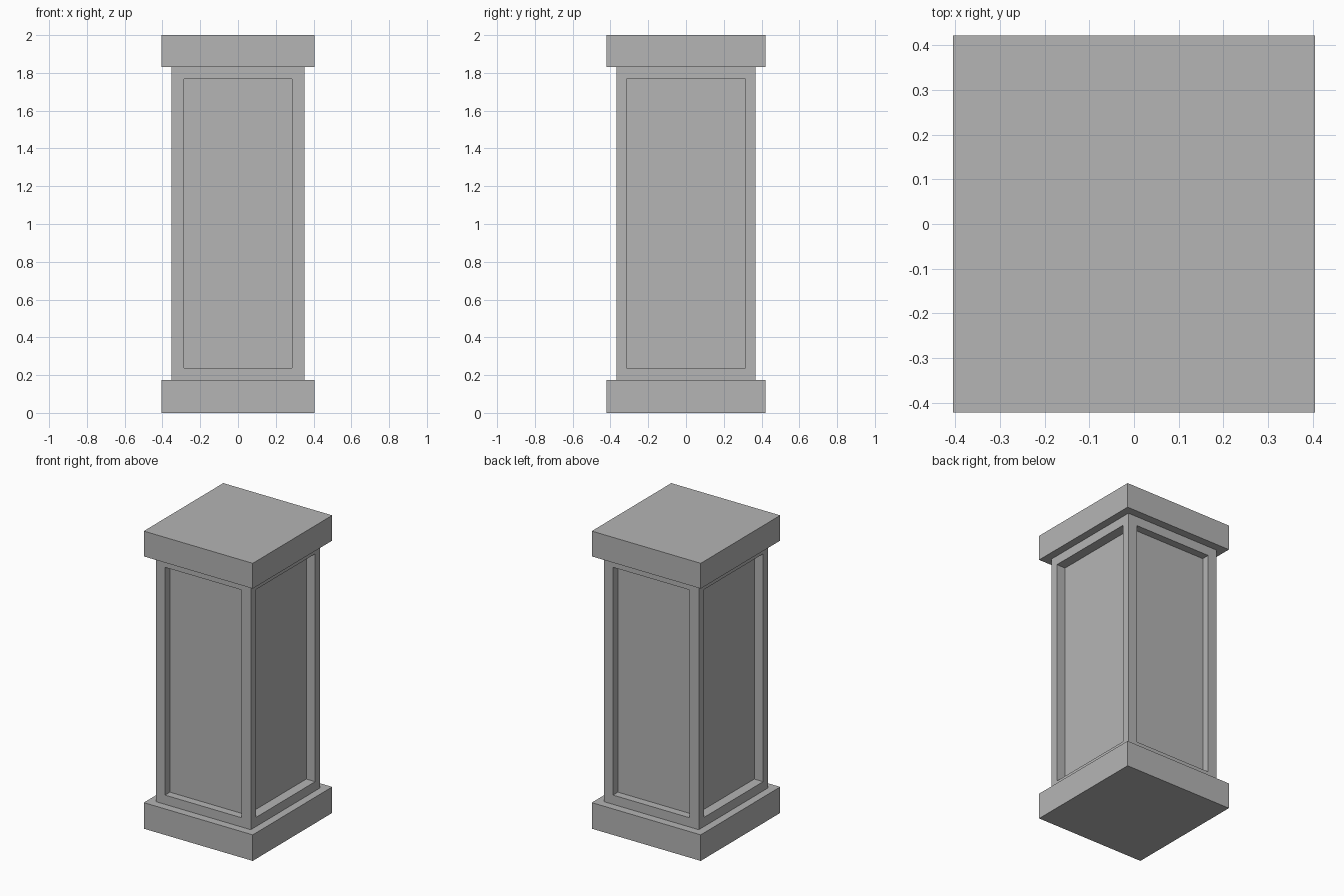
import bpy
import bmesh
from mathutils import Vector

if "Cube" in bpy.data.objects:
    bpy.data.objects.remove(bpy.data.objects["Cube"], do_unlink=True)

# Stone colour
stone = bpy.data.materials.new("grey stone")
stone.use_nodes = True
GREY = (0.46, 0.46, 0.46, 1)
stone.diffuse_color = GREY
stone.node_tree.nodes["Principled BSDF"].inputs["Base Color"].default_value = GREY

# Half widths in x and y, and heights
SLAB = (0.405, 0.422)
SHAFT = (0.353, 0.368)
PANEL = (0.285, 0.315)
BASE_TOP, CAP_BOTTOM, TOP = 0.175, 1.83, 2.0
PANEL_LOW, PANEL_HIGH = 0.237, 1.768
DEPTH = (0.066, 0.052)


def box(bm, half, low, high):
    bmesh.ops.create_cube(bm, size=2)
    for v in bm.verts:
        v.co = Vector((v.co.x * half[0], v.co.y * half[1],
                       high if v.co.z > 0 else low))


def finish(bm, name):
    mesh = bpy.data.meshes.new(name)
    bm.to_mesh(mesh)
    bm.free()
    mesh.materials.append(stone)
    obj = bpy.data.objects.new(name, mesh)
    bpy.context.collection.objects.link(obj)


# Base and cap slabs
for name, low, high in (("base_slab", 0, BASE_TOP), ("cap_slab", CAP_BOTTOM, TOP)):
    bm = bmesh.new()
    box(bm, SLAB, low, high)
    finish(bm, name)

# Shaft with a sunken panel on each side
bm = bmesh.new()
box(bm, SHAFT, BASE_TOP, CAP_BOTTOM)
bm.normal_update()
middle = (BASE_TOP + CAP_BOTTOM) / 2
for face in [f for f in bm.faces if abs(f.normal.z) < 0.5]:
    out = face.normal.copy()
    axis = 0 if abs(out.x) > 0.5 else 1
    across = 1 - axis
    # Flat frame around the panel
    bmesh.ops.inset_individual(bm, faces=[face], thickness=0.05)
    for v in face.verts:
        v.co[across] = PANEL[across] if v.co[across] > 0 else -PANEL[across]
        v.co.z = PANEL_HIGH if v.co.z > middle else PANEL_LOW
    # Walls of the recess
    bmesh.ops.inset_individual(bm, faces=[face], thickness=0)
    for v in face.verts:
        v.co -= out * DEPTH[axis]
finish(bm, "panelled_shaft")
